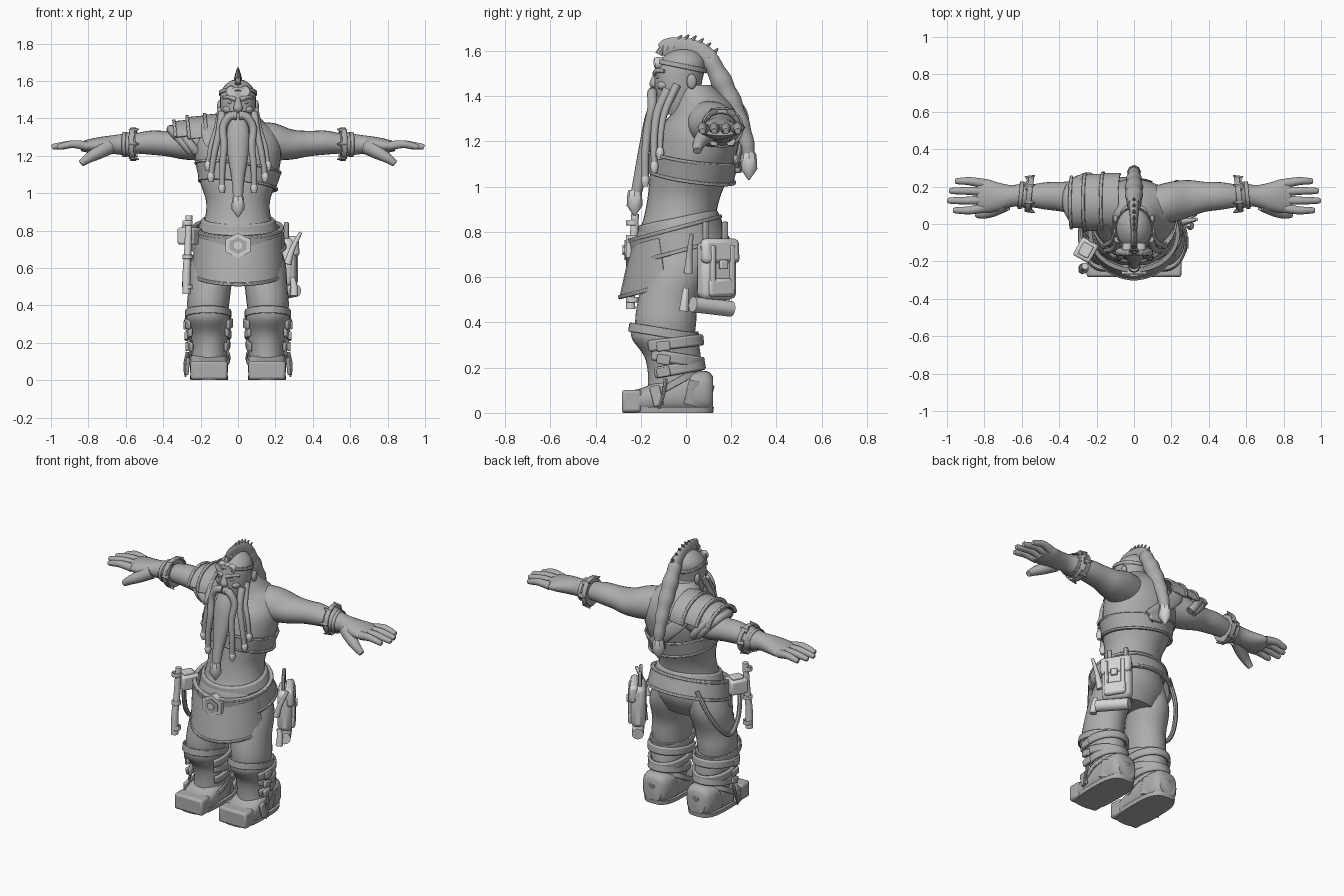
import bpy
import bmesh
import math
from math import radians, pi
from mathutils import Vector, Matrix, Euler

default_cube = bpy.data.objects.get("Cube")
if default_cube:
    bpy.data.objects.remove(default_cube, do_unlink=True)


def make_material(name, value):
    material = bpy.data.materials.new(name)
    material.use_nodes = True
    colour = (value, value, value, 1)
    material.diffuse_color = colour
    material.node_tree.nodes["Principled BSDF"].inputs["Base Color"].default_value = colour
    return material


BODY = make_material("mid grey", .42)
GEAR = make_material("light grey", .66)
X, Y, Z = Vector((1, 0, 0)), Vector((0, 1, 0)), Vector((0, 0, 1))


def finish(name, bm, material, bevel=0):
    """Turn a bmesh into a shaded object."""
    bmesh.ops.recalc_face_normals(bm, faces=bm.faces)
    mesh = bpy.data.meshes.new(name)
    bm.to_mesh(mesh)
    bm.free()
    mesh.materials.append(material)
    obj = bpy.data.objects.new(name, mesh)
    bpy.context.collection.objects.link(obj)
    if bevel:
        mod = obj.modifiers.new("soft edges", 'BEVEL')
        mod.width, mod.segments = bevel, 2
    bpy.ops.object.select_all(action='DESELECT')
    obj.select_set(True)
    bpy.context.view_layer.objects.active = obj
    bpy.ops.object.shade_smooth_by_angle(angle=radians(40))
    return obj


def spline(points, steps):
    """Catmull-Rom through stations of any number of values."""
    out, last = [], len(points) - 1
    for i in range(last):
        a, b, c, d = (points[max(0, min(last, i + k))] for k in (-1, 0, 1, 2))
        for s in range(steps):
            t = s / steps
            out.append([q + t / 2 * (r - p + t * (2 * p - 5 * q + 4 * r - e + t * (3 * (q - r) + e - p)))
                        for p, q, r, e in zip(a, b, c, d)])
    return out + [list(points[-1])]


def sweep(name, stations, material=BODY, axis=None, ref=X, segs=18, steps=4, power=1, wave=0):
    """Skin of elliptical rings; each station is x, y, z, radius along ref, other radius."""
    rows = spline(stations, steps)
    centres = [Vector(row[:3]) for row in rows]
    bm, rings = bmesh.new(), []
    for i, row in enumerate(rows):
        ahead = centres[min(i + 1, len(rows) - 1)] - centres[max(i - 1, 0)]
        t = axis or ahead.normalized()
        u = (ref - t * ref.dot(t)).normalized()
        v = t.cross(u)
        swell = 1 + wave * math.sin(i * pi / 2)
        ring = []
        for k in range(segs):
            c, s = math.cos(2 * pi * k / segs), math.sin(2 * pi * k / segs)
            c, s = (math.copysign(abs(n) ** power, n) for n in (c, s))
            ring.append(bm.verts.new(centres[i] + swell * (u * c * max(row[3], .002) + v * s * max(row[4], .002))))
        rings.append(ring)
    for low, high in zip(rings, rings[1:]):
        for k in range(segs):
            j = (k + 1) % segs
            bm.faces.new((low[k], low[j], high[j], high[k]))
    bm.faces.new(rings[0])
    bm.faces.new(rings[-1])
    return finish(name, bm, material)


def tube(name, points, radii, material=BODY, **options):
    """Round sweep; radii run evenly from the first to the last."""
    a, b = radii
    n = len(points) - 1
    rows = [(*p, a + (b - a) * i / n, a + (b - a) * i / n) for i, p in enumerate(points)]
    return sweep(name, rows, material, **options)


def band(name, loc, rot, rx, ry, height, thick, arc=(0, 360), flare=(1, 1), material=BODY, bevel=.004):
    """Elliptical strip around local z; flare scales the lower edge."""
    bm, rows = bmesh.new(), []
    full = arc[1] - arc[0] == 360
    count = max(8, int((arc[1] - arc[0]) / 9))
    for i in range(count if full else count + 1):
        a = radians(arc[0] + (arc[1] - arc[0]) * i / count)
        row = []
        for extra, top in ((0, 1), (thick, 1), (thick, 0), (0, 0)):
            fx, fy = (1, 1) if top else flare
            row.append(bm.verts.new(((rx * fx + extra) * math.cos(a), (ry * fy + extra) * math.sin(a),
                                     height * (top - .5))))
        rows.append(row)
    for p, q in zip(rows, rows[1:] + (rows[:1] if full else [])):
        for k in range(4):
            j = (k + 1) % 4
            bm.faces.new((p[k], p[j], q[j], q[k]))
    if not full:
        bm.faces.new(rows[0])
        bm.faces.new(rows[-1])
    obj = finish(name, bm, material, bevel)
    obj.location, obj.rotation_euler = loc, rot


def box(name, loc, size, rot=(0, 0, 0), material=GEAR, bevel=.01):
    bm = bmesh.new()
    bmesh.ops.create_cube(bm, size=1, matrix=Matrix.Diagonal((*size, 1)))
    obj = finish(name, bm, material, bevel)
    obj.location, obj.rotation_euler = loc, rot


def ball(name, loc, size):
    bm = bmesh.new()
    bmesh.ops.create_uvsphere(bm, u_segments=16, v_segments=10, radius=1,
                              matrix=Matrix.Translation(loc) @ Matrix.Diagonal((*size, 1)))
    finish(name, bm, BODY)


# Torso and head
sweep("torso", [(0, -.05, .6, .17, .13), (0, -.045, .7, .215, .18), (0, -.04, .78, .208, .18),
                (0, -.03, .85, .18, .16), (0, -.01, .95, .17, .16), (0, .015, 1.05, .2, .175),
                (0, .04, 1.15, .225, .185), (0, .06, 1.25, .23, .18), (0, .08, 1.33, .2, .14),
                (0, .07, 1.38, .14, .12), (0, .03, 1.45, .08, .08)], axis=Z, segs=32)
sweep("head", [(0, -.03, 1.32, .07, .07), (0, -.035, 1.38, .088, .095), (0, -.035, 1.46, .095, .105),
               (0, -.025, 1.53, .093, .11), (0, -.015, 1.57, .075, .09), (0, -.01, 1.6, .04, .05),
               (0, -.01, 1.61, 0, 0)], axis=Z, segs=28)
sweep("nose", [(0, -.125, 1.51, .014, .014), (0, -.135, 1.48, .018, .016), (0, -.142, 1.452, .025, .02),
               (0, -.132, 1.435, .01, .01)])
for side in (1, -1):
    tube("brow", [(side * .012, -.136, 1.5), (side * .045, -.128, 1.512), (side * .08, -.095, 1.51)], (.013, .008))
    ball("eye", (side * .04, -.122, 1.485), (.016, .012, .009))
    ball("cheek", (side * .052, -.1, 1.447), (.03, .028, .022))
    ball("ear", (side * .098, .025, 1.465), (.014, .022, .034))

# Headband with goggles
band("headband", (0, -.025, 1.535), (-.2, 0, 0), .094, .112, .022, .008)
for side in (1, -1):
    for name, r, end in (("goggle_rim", .027, -.138), ("goggle_lens", .018, -.143)):
        sweep(name, [(side * .037, -.1, 1.548, r, r), (side * .037, end, 1.545, r, r)], GEAR, steps=1)

# Crest and back braid
sweep("crest", [(0, -.11, 1.6, .008, .03), (0, -.08, 1.612, .014, .045), (0, -.01, 1.612, .018, .047),
                (0, .06, 1.592, .024, .047), (0, .11, 1.555, .03, .045)])
for i in range(8):
    y = -.1 + i * .032
    top = 1.672 - 3.4 * (y + .01) ** 2
    tube("crest_tuft", [(0, y - .02, top - .06), (0, y, top - .02), (0, y + .018, top)], (.018, .003), segs=8)
sweep("back_braid", [(0, .1, 1.57, .035, .038), (0, .145, 1.49, .045, .045), (0, .188, 1.4, .046, .047),
                     (0, .232, 1.3, .041, .041), (0, .265, 1.21, .034, .034), (0, .277, 1.13, .026, .028)], wave=.07)


def metal_tip(name, y, top, r, length):
    sweep(name, [(0, y, top, r * .85, r * .85), (0, y, top - length * .1, r, r),
                 (0, y, top - length * .6, r * 1.1, r * 1.1), (0, y, top - length, r * .1, r * .1)],
          GEAR, segs=8, steps=1)


metal_tip("back_braid_tip", .278, 1.15, .034, .12)

# Beard
sweep("beard", [(0, -.11, 1.4, .045, .03), (0, -.14, 1.31, .062, .04), (0, -.165, 1.2, .055, .038),
                (0, -.195, 1.08, .035, .03), (0, -.22, .97, .026, .024)], segs=20)
metal_tip("beard_tip", -.227, .985, .032, .115)
for side in (1, -1):
    strands = [
        ("moustache", [(.008, -.145, 1.415), (.045, -.15, 1.41), (.08, -.15, 1.35), (.074, -.17, 1.25),
                       (.084, -.18, 1.14), (.086, -.18, 1.03)], .024),
        ("beard_strand", [(.085, -.08, 1.43), (.1, -.125, 1.33), (.125, -.14, 1.22), (.145, -.14, 1.09)], .022),
        ("side_strand", [(.092, -.04, 1.45), (.115, -.09, 1.34), (.145, -.11, 1.25), (.16, -.115, 1.15)], .018)]
    for name, path, r in strands:
        path = [(side * x, y, z) for x, y, z in path]
        tube(name, path, (r, r * .65), segs=12)
        x, y, z = path[-1]
        sweep(name + "_bead", [(x, y, z + .02, .013, .013), (x, y, z, .02, .02), (x, y, z - .03, .012, .012)],
              GEAR, segs=10, steps=2)

# Arms, gloves and fingers
for side in (1, -1):
    def mirrored(rows):
        return [(side * row[0], *row[1:]) for row in rows]

    sweep("arm", mirrored([(.06, .09, 1.28, .1, .1), (.19, .115, 1.275, .11, .1), (.29, .135, 1.26, .1, .08),
                           (.38, .145, 1.265, .08, .068), (.47, .15, 1.27, .073, .064),
                           (.56, .15, 1.265, .058, .052), (.64, .15, 1.26, .045, .04)]), axis=X, ref=Y, segs=24)
    sweep("glove", mirrored([(.545, .16, 1.262, .088, .085), (.59, .155, 1.26, .068, .064),
                             (.65, .15, 1.26, .058, .052), (.72, .145, 1.255, .075, .048),
                             (.79, .15, 1.252, .09, .038), (.84, .15, 1.25, .084, .025)]), axis=X, ref=Y, segs=24)
    band("glove_cuff", (side * .56, .16, 1.262), (0, pi / 2, .12 * side), .08, .084, .03, .01)
    band("wrist_strap", (side * .605, .154, 1.26), (0, pi / 2, .1 * side), .062, .068, .022, .006)
    for a in range(0, 360, 60):
        c, s = math.cos(radians(a)), math.sin(radians(a))
        tube("cuff_point", mirrored([(.575, .16 + .076 * c, 1.262 + .072 * s),
                                     (.53, .16 + .1 * c, 1.262 + .095 * s)]), (.022, .003), segs=6)
    for i, reach in enumerate((.965, .995, .985, .955)):
        y = .085 + .044 * i
        spread = (i - 1.5) * .008
        tube("finger", mirrored([(.81, y, 1.252), (.88, y + spread, 1.262), (reach - .02, y + spread, 1.25),
                                 (reach, y + spread, 1.245)]), (.026, .013), ref=Y, segs=10)
    tube("thumb", mirrored([(.69, .11, 1.25), (.75, .075, 1.215), (.8, .055, 1.187), (.84, .05, 1.158)]),
         (.044, .018), ref=Y, segs=12)

# Shoulder guard on the right shoulder
for name, x, z, rz, ry, height, reach in (("shoulder_plate_inner", -.12, 1.285, .125, .145, .1, 92),
                                          ("shoulder_plate_middle", -.21, 1.28, .118, .14, .11, 84),
                                          ("shoulder_plate_outer", -.295, 1.27, .105, .13, .08, 74)):
    band(name, (x, .115, z), (0, pi / 2 - .1, 0), rz, ry, height, .014, arc=(180 - reach, 180 + reach))
    band(name + "_trim", (x - height * .45, .115, z), (0, pi / 2 - .1, 0), rz, ry, .018, .02,
         arc=(179 - reach, 181 + reach))
for r, shift in ((.1, 0), (.088, .03)):
    tube("shoulder_roll", [(-.25 - shift - .08 * math.sin(a), .125 + (r + .028) * math.cos(a), 1.255 + r * math.sin(a))
                           for a in (-.4, 0, .6, 1.2, 1.9, 2.5, pi, 3.5)], (.024, .024), segs=10)

# Chest harness
band("chest_band", (0, .025, 1.09), (-.14, .12, 0), .221, .196, .1, .008, flare=(.9, .94))
for dz in (.045, -.045):
    band("chest_band_edge", (0, .025, 1.09 + dz), (-.14, .12, 0), .212 + dz * .2, .192 + dz * .15, .014, .013)
sweep("front_strap", [(-.16, .0, 1.37, .035, .01), (-.15, -.07, 1.28, .035, .01), (-.06, -.13, 1.2, .035, .01),
                      (.08, -.145, 1.1, .035, .01)])
sweep("back_strap", [(-.16, .19, 1.37, .04, .012), (-.13, .225, 1.28, .04, .012), (-.03, .24, 1.18, .04, .012),
                     (.07, .22, 1.08, .04, .012)])
box("back_buckle", (.03, .228, 1.1), (.09, .024, .08), (.15, 0, -.1), BODY)

# Waist cloth, belt, buckle and apron
band("waist_cloth", (0, -.032, .835), (.2, 0, 0), .172, .155, .06, .022, flare=(1.12, 1.1), bevel=.01)
band("belt", (0, -.04, .765), (.26, 0, 0), .226, .196, .1, .016, flare=(1.05, 1.04))
for dz, r in ((.05, .222), (-.05, .236)):
    band("belt_edge", (0, -.04 - dz * .2, .765 + dz), (.26, 0, 0), r, r - .03, .018, .024)
for name, r, end, mat in (("buckle", .078, -.266, GEAR), ("buckle_centre", .052, -.272, BODY),
                          ("buckle_stud", .026, -.28, GEAR)):
    sweep(name, [(0, -.22, .72, r * .86, r), (0, end, .72, r * .86, r)], mat, ref=Z, segs=6, steps=1)
band("apron", (0, -.06, .675), (.25, 0, 0), .226, .15, .22, .012, arc=(192, 348), flare=(1.06, 1.74))
band("apron_hem", (0, -.036, .578), (.25, 0, 0), .238, .255, .018, .018, arc=(192, 348))

# Legs and boots
for side in (1, -1):
    def leg(rows):
        return [(side * row[0], *row[1:]) for row in rows]

    sweep("trouser_leg", leg([(.11, -.035, .74, .1, .14), (.135, -.04, .63, .118, .138),
                              (.15, -.08, .5, .114, .132), (.16, -.09, .4, .112, .135),
                              (.16, -.09, .32, .1, .125)]), axis=Z, segs=24)
    sweep("boot_shaft", leg([(.16, -.095, .36, .116, .15), (.16, -.09, .32, .117, .145), (.155, -.06, .25, .1, .125),
                             (.152, -.05, .17, .094, .118), (.155, -.04, .08, .098, .13)]), axis=Z, segs=24)
    band("boot_top", (side * .16, -.098, .355), (-.16, 0, 0), .115, .148, .04, .009)
    sweep("foot", leg([(.155, .12, .09, .06, .07), (.155, .09, .095, .085, .09), (.155, .0, .09, .1, .09),
                       (.155, -.1, .075, .102, .075), (.155, -.2, .054, .1, .054), (.155, -.25, .05, .095, .05)]),
          axis=Y, segs=24, power=.7)
    sweep("sole", leg([(.155, -.08, 0, .1, .2), (.155, -.08, .025, .103, .203)]), axis=Z, segs=28, steps=1, power=.65)
    box("toe_cap", (side * .155, -.24, .052), (.198, .088, .1), material=BODY, bevel=.014)
    band("heel_guard", (side * .155, -.02, .1), (-.25, 0, 0), .094, .128, .11, .01, arc=(10, 170))
    # Wraps around the calf with buckles on the outside
    for i, (z, rx, ry, tilt) in enumerate(((.19, .096, .128, .18), (.245, .102, .133, -.16), (.305, .111, .14, .12))):
        band("calf_wrap", (side * .157, -.06 - .01 * i, z), (tilt, 0, 0), rx, ry, .05, .02,
             arc=(-35, 215), bevel=.009)
        box("wrap_buckle", (side * (.272 + .005 * i), -.1, z - .01), (.02, .06, .042), (tilt, 0, 0), BODY, .006)
    band("ankle_strap", (side * .155, -.07, .12), (.5, 0, 0), .104, .13, .03, .01)
    box("ankle_buckle", (side * .27, -.13, .075), (.02, .045, .09), (.25, side * -.1, 0), BODY, .006)
    tube("loose_lace", leg([(.27, -.09, .15), (.285, -.1, .08), (.28, -.12, .02)]), (.009, .006), segs=8)

# Satchel on the left hip, turned outward to the back
turn = Euler((0, 0, radians(32)))


def satchel_part(name, offset, size, bevel=.01, tilt=0, material=GEAR):
    spot = Vector((.24, .135, .64)) + turn.to_matrix() @ Vector(offset)
    box(name, spot, size, (0, tilt, turn.z), material, bevel)


satchel_part("satchel", (0, 0, -.01), (.085, .18, .26), .03)
satchel_part("satchel_flap", (.028, 0, .075), (.05, .188, .11), .02, -.08)
satchel_part("satchel_pocket", (.04, 0, -.085), (.04, .13, .08), .014)
for offset in (-.05, .05):
    satchel_part("satchel_strap", (.05, offset, .0), (.02, .022, .2), .005)
    satchel_part("satchel_hanger", (-.01, offset, .14), (.02, .026, .13), .005, material=BODY)
satchel_part("satchel_clasp", (.06, 0, .015), (.02, .04, .04), .006)
tube("bedroll", [Vector((.255, .115, .47)) + turn.to_matrix() @ Vector((0, s, -.1 * s)) for s in (-.1, .0, .1)],
     (.035, .035), GEAR, ref=Z, segs=14)
tube("vial", [(.29, 0, .55), (.3, -.005, .5), (.3, -.01, .45)], (.014, .022), GEAR, segs=10)
tube("small_knife", [(.265, .01, .62), (.29, .015, .7), (.335, .025, .79)], (.02, .009), GEAR, segs=10)

# Hammer and strap on the right hip
box("hammer_head", (-.258, -.14, .77), (.1, .11, .09), (0, 0, -.5), GEAR, .012)
box("hammer_cap", (-.258, -.14, .82), (.06, .07, .02), (0, 0, -.5), GEAR, .006)
tube("hammer_handle", [(-.262, -.225, .88), (-.268, -.235, .7), (-.275, -.245, .58), (-.276, -.245, .46)],
     (.018, .022), GEAR, segs=10)
for z in (.84, .66, .5):
    band("handle_ring", (-.27, -.237, z), (0, 0, 0), .02, .02, .025, .008, material=GEAR)
tube("hanging_strap", [(-.16, .12, .8), (-.23, .1, .66), (-.275, .03, .54), (-.285, -.05, .5), (-.28, -.13, .58),
                       (-.265, -.17, .73)], (.014, .014), segs=8)
